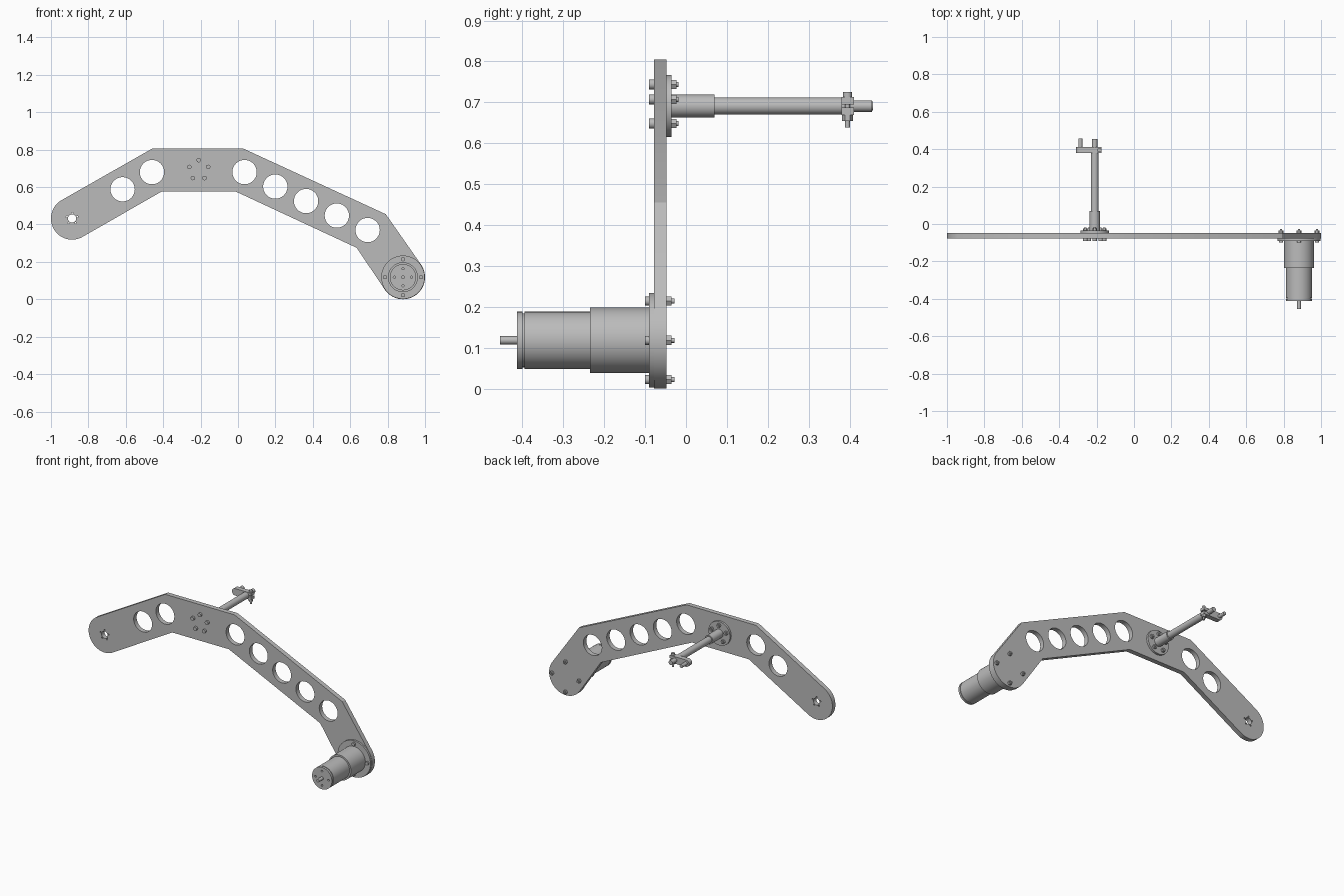
import bpy, bmesh
from math import cos, sin, pi, atan2, acos, hypot, radians
from mathutils import Matrix, Vector

if "Cube" in bpy.data.objects:
    bpy.data.objects.remove(bpy.data.objects["Cube"])

metal = bpy.data.materials.new("grey metal")
metal.use_nodes = True
GREY = (0.5, 0.5, 0.5, 1)
metal.diffuse_color = GREY
metal.node_tree.nodes["Principled BSDF"].inputs["Base Color"].default_value = GREY


def finish(obj):
    obj.data.materials.clear()
    obj.data.materials.append(metal)
    bpy.ops.object.select_all(action="DESELECT")
    obj.select_set(True)
    bpy.context.view_layer.objects.active = obj
    bpy.ops.object.shade_smooth_by_angle(angle=radians(30))
    return obj


def lathe(name, x, z, profile, sides=48):
    """Turn (radius, y) points around an axis along y through (x, z)."""
    bm = bmesh.new()
    pts = [(0, profile[0][1])] + profile + [(0, profile[-1][1])]
    verts = [bm.verts.new((r, y, 0)) for r, y in pts]
    edges = [bm.edges.new(pair) for pair in zip(verts, verts[1:])]
    bmesh.ops.spin(bm, geom=verts + edges, cent=(0, 0, 0), axis=(0, 1, 0),
                   angle=2 * pi, steps=sides, use_merge=True)
    bmesh.ops.remove_doubles(bm, verts=bm.verts, dist=1e-5)
    bmesh.ops.recalc_face_normals(bm, faces=bm.faces)
    mesh = bpy.data.meshes.new(name)
    bm.to_mesh(mesh)
    bm.free()
    obj = bpy.data.objects.new(name, mesh)
    bpy.context.collection.objects.link(obj)
    obj.location = (x, 0, z)
    return finish(obj)


def circle(x, z, r, n=48):
    return [(x + r * cos(2 * pi * i / n), z + r * sin(2 * pi * i / n)) for i in range(n)]


def ring(x, z, r, n, start=pi / 2):
    return [(x + r * cos(start + 2 * pi * i / n), z + r * sin(start + 2 * pi * i / n))
            for i in range(n)]


def plate(name, loops, y0, y1):
    """Flat plate in the xz plane; inner loops become holes."""
    curve = bpy.data.curves.new(name, "CURVE")
    curve.dimensions = "2D"
    curve.fill_mode = "BOTH"
    curve.extrude = (y1 - y0) / 2
    for loop in loops:
        spline = curve.splines.new("POLY")
        spline.points.add(len(loop) - 1)
        for p, (x, z) in zip(spline.points, loop):
            p.co = (x, z, 0, 1)
        spline.use_cyclic_u = True
    obj = bpy.data.objects.new(name, curve)
    bpy.context.collection.objects.link(obj)
    obj.location.y = (y0 + y1) / 2
    obj.rotation_euler.x = pi / 2
    bpy.ops.object.select_all(action="DESELECT")
    obj.select_set(True)
    bpy.context.view_layer.objects.active = obj
    bpy.ops.object.convert(target="MESH")
    obj = bpy.context.object
    bm = bmesh.new()
    bm.from_mesh(obj.data)
    bmesh.ops.remove_doubles(bm, verts=bm.verts, dist=1e-5)
    bmesh.ops.recalc_face_normals(bm, faces=bm.faces)
    bm.to_mesh(obj.data)
    bm.free()
    return finish(obj)


def round_end(centre, r, p_in, p_out, n=32):
    """Arc around centre, tangent to the lines from p_in and to p_out."""
    def tangent(p, side):
        dx, dz = p[0] - centre[0], p[1] - centre[1]
        return atan2(dz, dx) + side * acos(r / hypot(dx, dz))
    a, b = tangent(p_in, 1), tangent(p_out, -1)
    while b < a:
        b += 2 * pi
    return [(centre[0] + r * cos(a + (b - a) * i / n),
             centre[1] + r * sin(a + (b - a) * i / n)) for i in range(n + 1)]


# Bent arm with lightening holes
PIVOT, MOTOR, HUB = (-0.887, 0.432), (0.882, 0.118), (-0.21, 0.691)
FRONT, BACK = -0.078, -0.048
top = [(0.79, 0.455), (0.03, 0.805), (-0.46, 0.805)]
bottom = [(-0.41, 0.575), (-0.01, 0.575), (0.635, 0.275)]
outline = (top + round_end(PIVOT, 0.113, top[-1], bottom[0])
           + bottom + round_end(MOTOR, 0.118, bottom[-1], top[0]))
holes = [(-0.617, 0.588), (-0.46, 0.68)]
holes += [(0.035 + 0.1645 * i, 0.68 - 0.0775 * i) for i in range(5)]
loops = [outline] + [circle(x, z, 0.065) for x, z in holes]
loops.append(circle(*PIVOT, 0.022, 32))
loops += [circle(x, z, 0.0045, 12) for x, z in ring(*PIVOT, 0.029, 5)]
plate("arm_plate", loops, FRONT, BACK)

# Motor: flange, gearbox and can, grooved near the front
lathe("motor_body", *MOTOR, [
    (0.116, FRONT), (0.116, -0.09), (0.08, -0.09), (0.08, -0.235), (0.07, -0.235),
    (0.07, -0.395), (0.066, -0.395), (0.066, -0.4)], 64)
cap = [circle(*MOTOR, 0.07, 64)]
cap += [circle(x, z, 0.006, 16) for x, z in ring(*MOTOR, 0.046, 4)]
plate("motor_cap", cap, -0.413, -0.4)
lathe("motor_shaft", *MOTOR, [(0.01, -0.41), (0.01, -0.455)], 24)


def bolt(name, x, z, head, seat_front, seat_back, nut, tip, head_r):
    lathe(name + "_screw", x, z, [
        (head_r, head), (head_r, seat_front), (0.006, seat_front), (0.006, tip)], 20)
    lathe(name + "_nut", x, z, [(0.013, seat_back), (0.013, nut)], 6)


for i, (x, z) in enumerate(ring(*MOTOR, 0.096, 4)):
    bolt(f"motor_bolt_{i + 1}", x, z, -0.1, -0.09, BACK, -0.035, -0.028, 0.011)

# Axle hub, axle and its bolts
lathe("axle_hub", *HUB, [
    (0.076, BACK), (0.076, -0.035), (0.028, -0.035), (0.028, 0.07),
    (0.021, 0.07), (0.021, 0.38), (0.014, 0.38), (0.014, 0.455)])
for i, (x, z) in enumerate(ring(*HUB, 0.053, 5)):
    bolt(f"hub_bolt_{i + 1}", x, z, -0.091, FRONT, -0.035, -0.023, -0.018, 0.012)

# Crank link with pin and clamp lug
hx, hz = HUB
PIN = (hx - 0.077, hz)
link = ([(PIN[0] + 0.022 * cos(a), hz + 0.022 * sin(a))
         for a in [pi / 2 + pi * i / 16 for i in range(17)]]
        + [(hx + 0.037, hz - 0.022), (hx + 0.037, hz - 0.004), (hx + 0.01, hz - 0.004),
           (hx + 0.01, hz + 0.004), (hx + 0.037, hz + 0.004), (hx + 0.037, hz + 0.022)])
plate("crank_link", [link], 0.38, 0.411)
lathe("crank_pin", *PIN, [(0.011, 0.385), (0.011, 0.458)], 24)


# Clamp bolt standing through the lug
def upright(name, z0, z1, r, sides):
    bm = bmesh.new()
    bmesh.ops.create_cone(bm, cap_ends=True, segments=sides, radius1=r, radius2=r,
                          depth=z1 - z0,
                          matrix=Matrix.Translation(Vector((hx + 0.025, 0.395, (z0 + z1) / 2))))
    mesh = bpy.data.meshes.new(name)
    bm.to_mesh(mesh)
    bm.free()
    obj = bpy.data.objects.new(name, mesh)
    bpy.context.collection.objects.link(obj)
    finish(obj)


upright("clamp_bolt_shank", hz - 0.053, hz + 0.025, 0.006, 16)
upright("clamp_bolt_head", hz + 0.022, hz + 0.034, 0.011, 20)
upright("clamp_bolt_nut", hz - 0.036, hz - 0.022, 0.013, 6)
